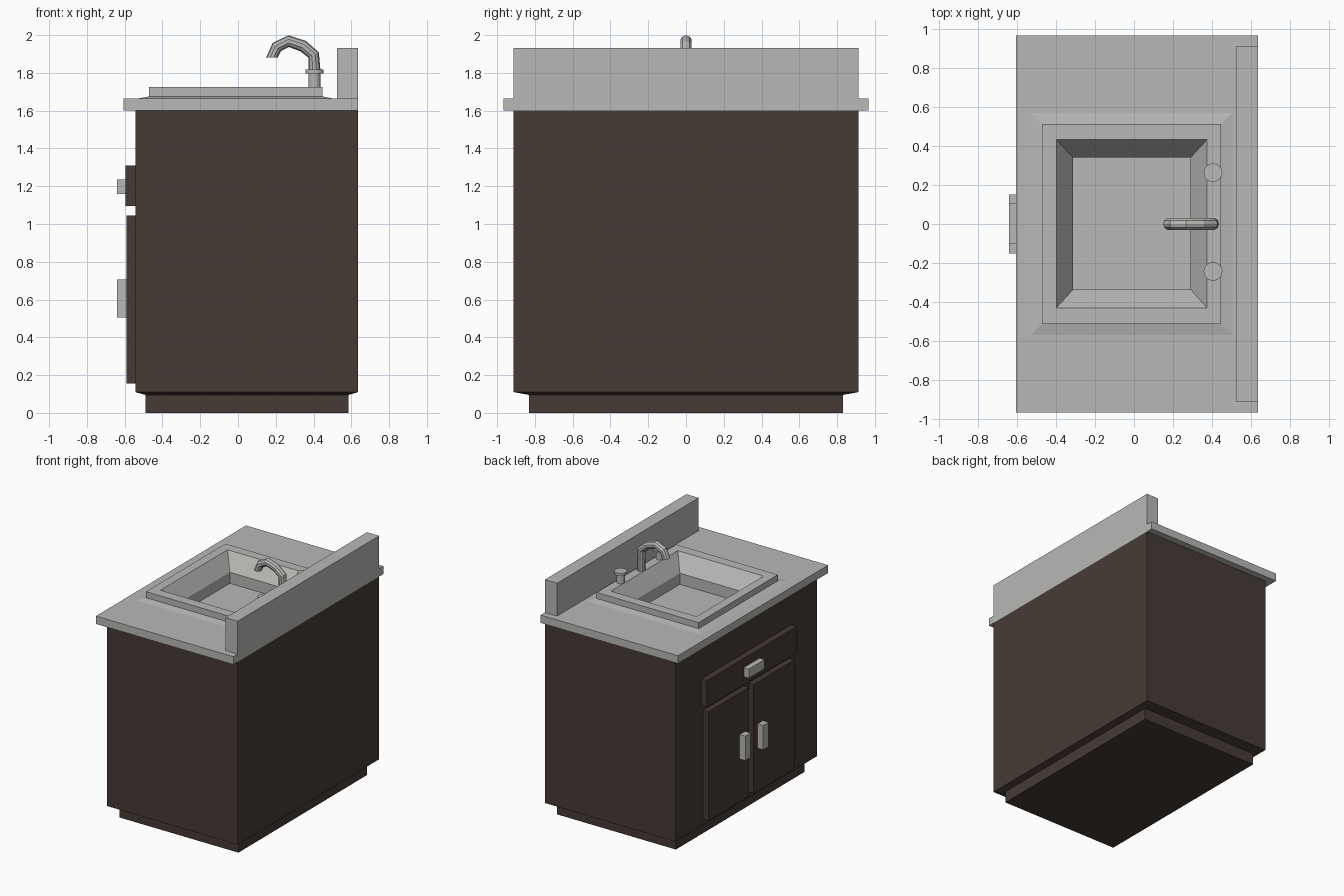
import bpy, bmesh, math

if "Cube" in bpy.data.objects:
    bpy.data.objects.remove(bpy.data.objects["Cube"])


def material(name, rgb):
    m = bpy.data.materials.new(name)
    m.diffuse_color = (*rgb, 1)
    m.use_nodes = True
    m.node_tree.nodes["Principled BSDF"].inputs["Base Color"].default_value = m.diffuse_color
    return m


BROWN = material("dark brown wood", (0.062, 0.043, 0.036))
GREY = material("light grey stone", (0.48, 0.48, 0.465))


def finish(name, bm, mat):
    me = bpy.data.meshes.new(name)
    bm.to_mesh(me)
    bm.free()
    me.materials.append(mat)
    ob = bpy.data.objects.new(name, me)
    bpy.context.collection.objects.link(ob)
    return ob


def loft(name, rects, mat, start=True, end=True):
    """Join a stack of rectangles (x0, x1, y0, y1, z), capping the ends."""
    bm = bmesh.new()
    loops = [[bm.verts.new(p) for p in
              ((x0, y0, z), (x1, y0, z), (x1, y1, z), (x0, y1, z))]
             for x0, x1, y0, y1, z in rects]
    for a, b in zip(loops, loops[1:]):
        for i in range(4):
            j = (i + 1) % 4
            bm.faces.new((a[i], a[j], b[j], b[i]))
    if start:
        bm.faces.new(loops[0][::-1])
    if end:
        bm.faces.new(loops[-1])
    return finish(name, bm, mat)


def box(name, x0, x1, y0, y1, z0, z1, mat):
    return loft(name, [(x0, x1, y0, y1, z0), (x0, x1, y0, y1, z1)], mat)


def cylinder(name, x, y, z0, z1, r, mat, sides=16):
    bm = bmesh.new()
    bmesh.ops.create_cone(bm, cap_ends=True, segments=sides,
                          radius1=r, radius2=r, depth=z1 - z0)
    bmesh.ops.translate(bm, verts=bm.verts, vec=(x, y, (z0 + z1) / 2))
    return finish(name, bm, mat)


# Cabinet: recessed plinth and carcass (open on top, under the counter)
box("toe_kick", -0.49, 0.585, -0.83, 0.83, 0, 0.1, BROWN)
body = (-0.543, 0.635, -0.912, 0.912)
loft("cabinet_body", [(-0.49, 0.585, -0.83, 0.83, 0.095),
                      (*body, 0.11), (*body, 1.6)], BROWN, end=False)

# Countertop with a hole, rising slightly towards the sink
top = (-0.605, 0.635, -0.967, 0.967)
rim = (-0.472, 0.447, -0.512, 0.512)
loft("countertop", [(*body, 1.6), (*top, 1.6), (*top, 1.664),
                    (-0.53, 0.505, -0.57, 0.57, 1.664), (*rim, 1.675)],
     GREY, start=False, end=False)
box("backsplash", 0.525, 0.635, -0.912, 0.912, 1.66, 1.932, GREY)

# Sink: raised rim, sloped sides, short vertical walls and floor
hole = (-0.398, 0.375, -0.43, 0.433)
basin = (-0.312, 0.29, -0.335, 0.34)
loft("sink", [(*rim, 1.675), (*rim, 1.725), (*hole, 1.725),
              (*basin, 1.6), (*basin, 1.51)], GREY, start=False)

# Drawer, doors and pulls on the -x side
box("drawer_front", -0.595, -0.54, -0.58, 0.58, 1.095, 1.31, BROWN)
box("drawer_pull", -0.64, -0.59, -0.1, 0.105, 1.16, 1.235, GREY)
for side, s in (("left", 1), ("right", -1)):
    y0, y1 = sorted((s * 0.03, s * 0.555))
    box(side + "_door", -0.59, -0.54, y0, y1, 0.155, 1.045, BROWN)
    y0, y1 = sorted((s * 0.08, s * 0.15))
    box(side + "_door_pull", -0.64, -0.585, y0, y1, 0.505, 0.705, GREY)
    # Tap handles beside the spout
    y = 0.01 + s * 0.253
    cylinder(side + "_tap_stem", 0.405, y, 1.72, 1.798, 0.031, GREY)
    cylinder(side + "_tap_knob", 0.405, y, 1.796, 1.818, 0.048, GREY)

# Spout: round tube swept along a segmented gooseneck
path = [(0.405, 1.72), (0.405, 1.82), (0.4, 1.895), (0.345, 1.942),
        (0.268, 1.968), (0.205, 1.937), (0.18, 1.882)]
bm = bmesh.new()
rings, n, r = [], 10, 0.031
for k, (x, z) in enumerate(path):
    px, pz = path[max(k - 1, 0)]
    qx, qz = path[min(k + 1, len(path) - 1)]
    d = math.hypot(qx - px, qz - pz)
    nx, nz = (qz - pz) / d, -(qx - px) / d      # in-plane normal
    if k == len(path) - 1:
        nx, nz = -1, 0                          # level outlet
        nx = -nx if qz > pz else nx
    rings.append([bm.verts.new((x + nx * r * math.cos(t), r * math.sin(t),
                                z + nz * r * math.cos(t)))
                  for t in (2 * math.pi * i / n for i in range(n))])
for a, b in zip(rings, rings[1:]):
    for i in range(n):
        j = (i + 1) % n
        bm.faces.new((a[i], a[j], b[j], b[i]))
bm.faces.new(rings[0][::-1])
bm.faces.new(rings[-1])
bmesh.ops.recalc_face_normals(bm, faces=bm.faces)
finish("spout", bm, GREY)
